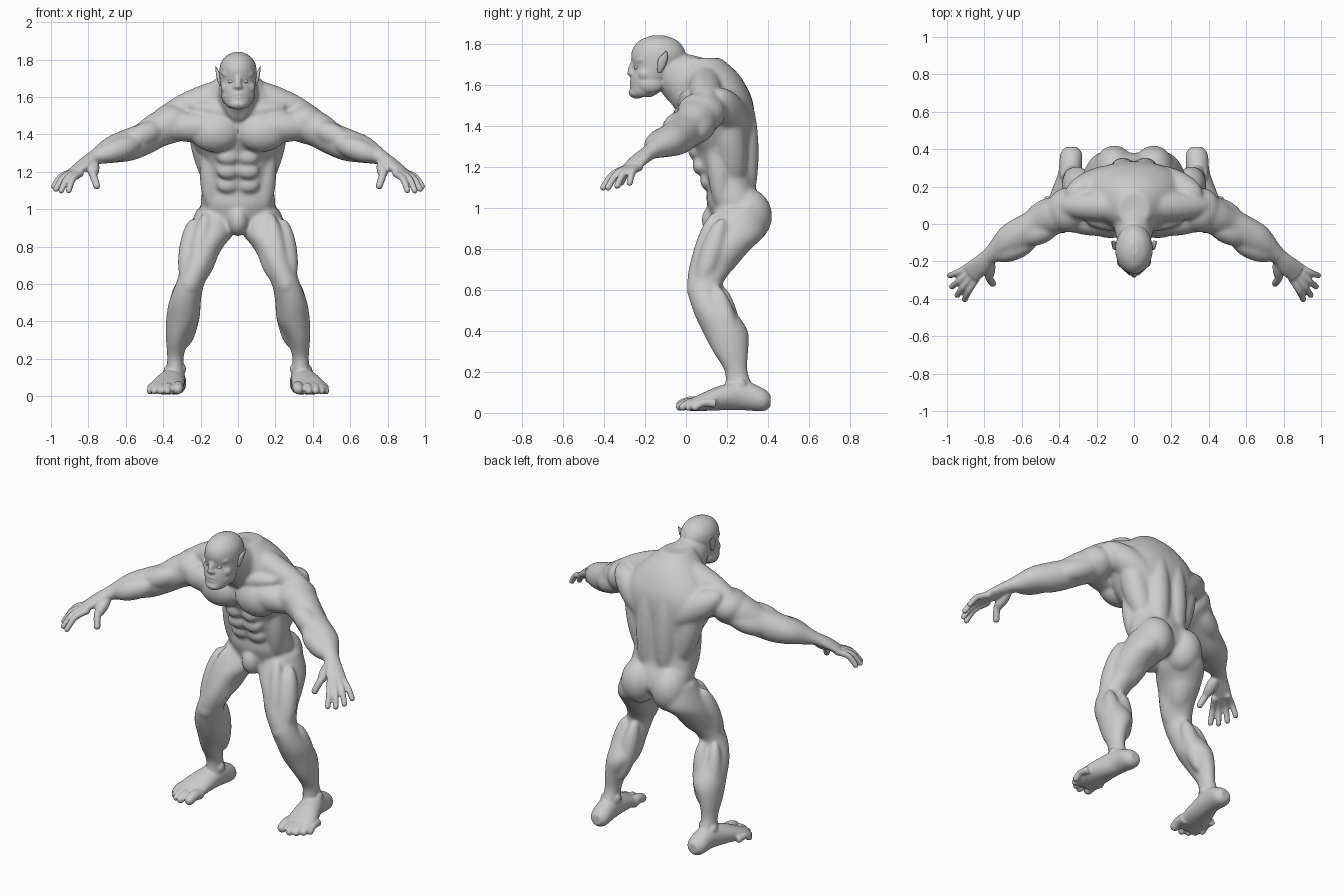
import bpy, bmesh, math
from mathutils import Vector, Matrix


def spline(secs, k):
    """Catmull-Rom refinement of a list of sections."""
    out = []
    for i in range(len(secs) - 1):
        p = [Vector(secs[min(max(j, 0), len(secs) - 1)]) for j in (i - 1, i, i + 1, i + 2)]
        for s in range(k):
            t = s / k
            out.append(0.5 * (2 * p[1] + (p[2] - p[0]) * t
                              + (2 * p[0] - 5 * p[1] + 4 * p[2] - p[3]) * t * t
                              + (3 * p[1] - p[0] - 3 * p[2] + p[3]) * t ** 3))
    return out + [Vector(secs[-1])]


def loft(bm, secs, axis='PATH', n=28, k=4, power=1.0):
    """Skin elliptical sections (x, y, z, half width, half depth)."""
    S = spline(secs, k)
    rings = []
    for i, s in enumerate(S):
        c = Vector(s[:3])
        u, v = Vector((1, 0, 0)), Vector((0, 1, 0))
        if axis == 'Y':
            v = Vector((0, 0, 1))
        elif axis == 'PATH':
            t = (Vector(S[min(i + 1, len(S) - 1)][:3]) - Vector(S[max(i - 1, 0)][:3])).normalized()
            u = t.cross(Vector((0, 0, 1))).normalized()
            v = u.cross(t)
        ring = []
        for j in range(n):
            a = 2 * math.pi * j / n
            ca, sa = math.cos(a), math.sin(a)
            ca = math.copysign(abs(ca) ** power, ca)
            sa = math.copysign(abs(sa) ** power, sa)
            ring.append(bm.verts.new(c + u * ca * s[3] + v * sa * s[4]))
        rings.append(ring)
    for r0, r1 in zip(rings, rings[1:]):
        for j in range(n):
            bm.faces.new((r0[j], r0[(j + 1) % n], r1[(j + 1) % n], r1[j]))
    bm.faces.new(rings[0])
    bm.faces.new(rings[-1])


def ball(bm, c, r):
    m = Matrix.Translation(c) @ Matrix.Diagonal((*r, 1))
    bmesh.ops.create_uvsphere(bm, u_segments=24, v_segments=16, radius=1, matrix=m)


def muscle(bm, a, b, r):
    """Spindle from a to b with belly radius r."""
    a, b = Vector(a), Vector(b)
    rot = (b - a).to_track_quat('Z', 'Y').to_matrix().to_4x4()
    m = Matrix.Translation((a + b) / 2) @ rot @ Matrix.Diagonal((r, r, (b - a).length / 2, 1))
    bmesh.ops.create_uvsphere(bm, u_segments=20, v_segments=16, radius=1, matrix=m)


def digit(bm, pts, r):
    loft(bm, [(*p, r * f, r * f) for p, f in zip(pts, (1.1, 1.0, 0.9))], n=12)
    ball(bm, pts[-1], (r * 0.9,) * 3)


def mirror(bm):
    d = bmesh.ops.duplicate(bm, geom=bm.verts[:] + bm.edges[:] + bm.faces[:])
    for v in d['geom']:
        if isinstance(v, bmesh.types.BMVert):
            v.co.x *= -1


def finish(bm, name):
    bmesh.ops.recalc_face_normals(bm, faces=bm.faces[:])
    me = bpy.data.meshes.new(name)
    bm.to_mesh(me)
    bm.free()
    for p in me.polygons:
        p.use_smooth = True
    ob = bpy.data.objects.new(name, me)
    bpy.context.collection.objects.link(ob)
    return ob


def fuse(ob, voxel, rounds):
    re = ob.modifiers.new("fuse", 'REMESH')
    re.mode, re.voxel_size, re.use_smooth_shade = 'VOXEL', voxel, True
    sm = ob.modifiers.new("soften", 'SMOOTH')
    sm.factor, sm.iterations = .5, rounds


bm = bmesh.new()

# leg
loft(bm, [(.125, .265, 1.0, .095, .115), (.145, .235, .88, .125, .155), (.185, .18, .80, .107, .138),
          (.217, .12, .70, .084, .108), (.257, .09, .60, .077, .082), (.285, .135, .50, .086, .102),
          (.297, .19, .40, .088, .112), (.325, .217, .30, .060, .087), (.335, .245, .20, .044, .056),
          (.336, .262, .11, .053, .075)], 'Z')
muscle(bm, (.24, .18, .95), (.285, .065, .60), .055)
muscle(bm, (.12, .16, .88), (.215, .06, .60), .055)
muscle(bm, (.17, .145, .98), (.24, .035, .62), .05)
muscle(bm, (.13, .33, 1.02), (.21, .13, .66), .085)
muscle(bm, (.23, .17, .62), (.28, .25, .26), .052)
muscle(bm, (.31, .15, .62), (.345, .25, .28), .048)
ball(bm, (.257, .048, .60), (.05, .045, .055))
ball(bm, (.105, .30, .96), (.108, .12, .135))

# arm
loft(bm, [(.33, .08, 1.46, .112, .10), (.42, .045, 1.428, .10, .095), (.50, .005, 1.378, .087, .086),
          (.58, -.04, 1.345, .09, .086), (.66, -.085, 1.322, .085, .075), (.73, -.14, 1.293, .059, .053),
          (.775, -.175, 1.272, .046, .038), (.81, -.21, 1.247, .053, .034)])
muscle(bm, (.40, .0, 1.44), (.60, -.09, 1.36), .063)
muscle(bm, (.36, .12, 1.43), (.58, .02, 1.34), .065)
muscle(bm, (.52, .0, 1.385), (.76, -.15, 1.30), .062)
muscle(bm, (.52, -.08, 1.36), (.75, -.18, 1.28), .062)
ball(bm, (.355, .075, 1.465), (.112, .12, .098))

# chest, shoulder and back muscles
ball(bm, (.125, .01, 1.41), (.135, .086, .105))
muscle(bm, (.03, .0, 1.44), (.43, .04, 1.44), .083)
muscle(bm, (-.12, .09, 1.69), (.44, .10, 1.49), .082)
muscle(bm, (.23, .19, 1.58), (.11, .24, 1.08), .08)
muscle(bm, (.02, .27, 1.34), (.36, .15, 1.56), .092)
muscle(bm, (.06, .285, .98), (.06, .285, 1.56), .07)
muscle(bm, (.05, .31, 1.34), (.07, .12, 1.71), .07)
muscle(bm, (.16, .14, 1.36), (.14, .18, .98), .055)
for z, y in ((1.28, .045), (1.205, .067), (1.13, .105)):
    ball(bm, (.055, y, z), (.06, .036, .045))
for i in range(3):
    muscle(bm, (.12, .06 + .03 * i, 1.32 - .04 * i), (.21, .16, 1.37 - .04 * i), .026)
muscle(bm, (-.03, -.01, 1.50), (.26, .02, 1.55), .045)
muscle(bm, (.01, -.035, 1.47), (.085, -.06, 1.66), .038)
mirror(bm)

# torso
loft(bm, [(0, .23, .90, .10, .10), (0, .25, .96, .18, .13), (0, .235, 1.03, .20, .135),
          (0, .22, 1.10, .192, .12), (0, .20, 1.18, .183, .133), (0, .188, 1.26, .195, .145),
          (0, .165, 1.34, .235, .165), (0, .155, 1.44, .28, .18), (0, .145, 1.53, .265, .178),
          (0, .13, 1.61, .21, .155), (0, .11, 1.67, .15, .13), (0, .08, 1.73, .08, .09)], 'Z', power=.9)
ball(bm, (0, .155, .94), (.06, .08, .085))
loft(bm, [(0, .13, 1.55, .14, .14), (0, .0, 1.62, .11, .135), (0, -.10, 1.69, .087, .09)])

# bake a softened version of torso and limbs
rough = finish(bm, "rough_body")
fuse(rough, .008, 16)
soft = bpy.data.meshes.new_from_object(rough.evaluated_get(bpy.context.evaluated_depsgraph_get()))
bpy.data.objects.remove(rough)

bm = bmesh.new()

# foot and toes
loft(bm, [(.335, .412, .06, .03, .03), (.336, .375, .064, .058, .056), (.342, .28, .085, .062, .072),
          (.362, .18, .075, .078, .062), (.378, .10, .058, .09, .048), (.385, .04, .043, .09, .034),
          (.385, .01, .036, .075, .025)], 'Y')
ball(bm, (.380, .265, .135), (.018, .03, .03))
ball(bm, (.296, .255, .145), (.018, .03, .03))
for x0, x1, tip, r in ((.318, .322, -.02, .031), (.365, .378, -.03, .023), (.403, .416, -.015, .022),
                       (.435, .447, .012, .021), (.457, .47, .045, .02)):
    digit(bm, [(x0, tip + .10, .045), (x0 * .4 + x1 * .6, tip + .04, .05), (x1, tip, r + .007)], r)

# palm, fingers and thumb
loft(bm, [(.75, -.155, 1.284, .044, .038), (.775, -.175, 1.272, .043, .036),
          (.82, -.22, 1.24, .053, .032), (.872, -.262, 1.202, .057, .023)])
for k0, tip in (((.845, -.295, 1.19), (.905, -.403, 1.10)), ((.868, -.28, 1.196), (.945, -.38, 1.10)),
                ((.883, -.257, 1.197), (.973, -.335, 1.108)), ((.888, -.23, 1.197), (.985, -.275, 1.122))):
    mid = (Vector(k0) + Vector(tip)) / 2 + Vector((.008, -.008, .016))
    digit(bm, [k0, mid, tip], .018)
    ball(bm, k0, (.021, .021, .02))
digit(bm, [(.79, -.215, 1.24), (.775, -.285, 1.185), (.755, -.318, 1.125)], .021)
muscle(bm, (.77, -.17, 1.27), (.775, -.30, 1.17), .032)

# face halves
muscle(bm, (-.02, -.258, 1.702), (.085, -.21, 1.725), .02)
ball(bm, (.058, -.2, 1.65), (.035, .035, .035))
ball(bm, (.015, -.262, 1.654), (.013, .016, .012))
ball(bm, (.055, -.175, 1.605), (.034, .065, .048))
mirror(bm)

# head
loft(bm, [(0, -.215, 1.54, .045, .045), (0, -.20, 1.565, .07, .072), (0, -.17, 1.63, .088, .10),
          (0, -.145, 1.68, .096, .113), (0, -.135, 1.74, .10, .133), (0, -.135, 1.785, .09, .120),
          (0, -.135, 1.82, .062, .085), (0, -.135, 1.84, .022, .03)], 'Z')
muscle(bm, (0, -.248, 1.725), (0, -.276, 1.64), .019)
ball(bm, (0, -.27, 1.657), (.016, .018, .014))
ball(bm, (0, -.25, 1.617), (.04, .026, .010))
ball(bm, (0, -.25, 1.594), (.036, .026, .010))
ball(bm, (0, -.24, 1.562), (.05, .04, .03))

# fuse everything into one skin
bmesh.ops.recalc_face_normals(bm, faces=bm.faces[:])
bm.from_mesh(soft)
body = finish(bm, "body")
fuse(body, .0065, 4)

# pointed ears
bm = bmesh.new()
loft(bm, [(.090, -.130, 1.66, .008, .010), (.098, -.122, 1.685, .012, .018), (.107, -.112, 1.725, .011, .023),
          (.114, -.102, 1.748, .006, .012), (.120, -.096, 1.764, .002, .003)], 'Z', n=16)
mirror(bm)
finish(bm, "ears")

# eyes
bm = bmesh.new()
ball(bm, (.037, -.238, 1.683), (.017, .016, .011))
mirror(bm)
finish(bm, "eyes")
